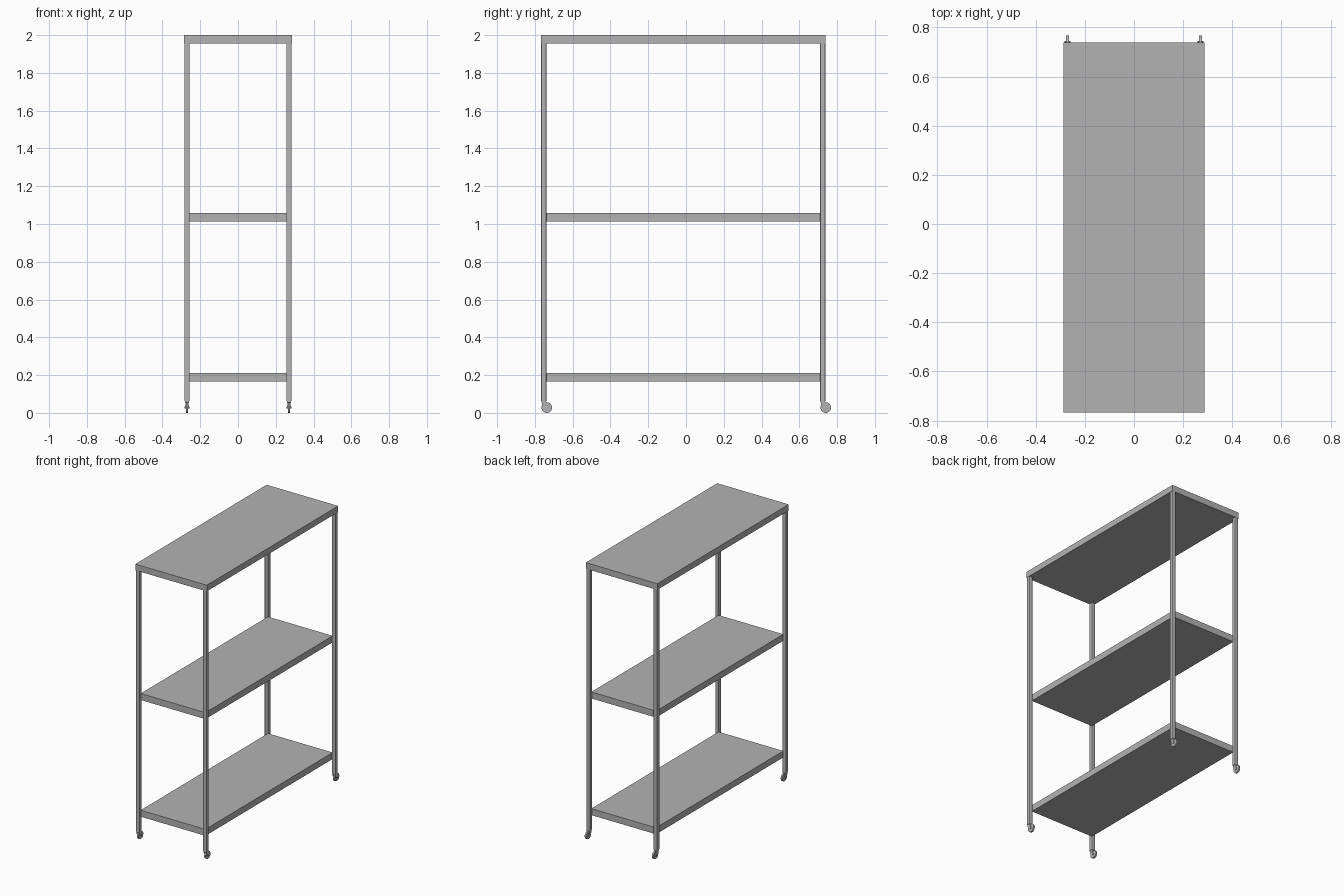
import bpy
import bmesh
from math import pi
from mathutils import Matrix

if "Cube" in bpy.data.objects:
    bpy.data.objects.remove(bpy.data.objects["Cube"], do_unlink=True)

grey = bpy.data.materials.new("grey_metal")
grey.use_nodes = True
grey.diffuse_color = (0.45, 0.45, 0.45, 1)
grey.node_tree.nodes["Principled BSDF"].inputs["Base Color"].default_value = (0.45, 0.45, 0.45, 1)


def finish(name, bm, smooth=False):
    bmesh.ops.recalc_face_normals(bm, faces=bm.faces)
    mesh = bpy.data.meshes.new(name)
    bm.to_mesh(mesh)
    bm.free()
    mesh.materials.append(grey)
    obj = bpy.data.objects.new(name, mesh)
    bpy.context.collection.objects.link(obj)
    if smooth:
        bpy.ops.object.select_all(action="DESELECT")
        obj.select_set(True)
        bpy.context.view_layer.objects.active = obj
        bpy.ops.object.shade_smooth_by_angle()
    return obj


def box(name, low, high, round_sides=0):
    bm = bmesh.new()
    bmesh.ops.create_cube(bm, size=1)
    for v in bm.verts:
        v.co = [a + (b - a) * (c + 0.5) for a, b, c in zip(low, high, v.co)]
    if round_sides:
        uprights = [e for e in bm.edges if abs(e.verts[0].co.z - e.verts[1].co.z) > 0.01]
        bmesh.ops.bevel(bm, geom=uprights, offset=round_sides, segments=3,
                        profile=0.5, affect="EDGES")
    return finish(name, bm, round_sides > 0)


def cylinder(name, centre, radius, length, axis="X"):
    bm = bmesh.new()
    turn = Matrix.Rotation(pi / 2, 4, "Y") if axis == "X" else Matrix()
    bmesh.ops.create_cone(bm, cap_ends=True, segments=32, radius1=radius, radius2=radius,
                          depth=length, matrix=Matrix.Translation(centre) @ turn)
    return finish(name, bm, True)


def plate(name, x, thickness, profile):
    # side profile in y and z, extruded across x
    bm = bmesh.new()
    face = bm.faces.new([bm.verts.new((x - thickness / 2, y, z)) for y, z in profile])
    out = bmesh.ops.extrude_face_region(bm, geom=[face])["geom"]
    for v in out:
        if isinstance(v, bmesh.types.BMVert):
            v.co.x += thickness
    return finish(name, bm)


# Shelves
box("top_shelf", (-0.287, -0.768, 1.955), (0.287, 0.739, 2.0))
for label, z in (("lower", 0.165), ("middle", 1.012)):
    box(label + "_shelf", (-0.26, -0.745, z), (0.26, 0.715, z + 0.047))

# Legs with trailing casters
half = 0.0145
for end, y in (("front", -0.753), ("back", 0.724)):
    for side, x in (("left", 0.27), ("right", -0.27)):
        tag = f"{end}_{side}_"
        box(tag + "leg", (x - half, y - half, 0.062), (x + half, y + half, 1.956), 0.005)
        axle_y = y + 0.016
        cylinder(tag + "stem", (x, y, 0.06), 0.011, 0.012, "Z")
        cylinder(tag + "wheel", (x, axle_y, 0.028), 0.028, 0.012)
        cylinder(tag + "axle", (x, axle_y, 0.028), 0.005, 0.024)
        for s in (-1, 1):
            plate(tag + "fork", x + s * 0.009, 0.004,
                  [(y - 0.012, 0.06), (y - 0.008, 0.042), (axle_y - 0.006, 0.022),
                   (axle_y + 0.006, 0.022), (y + 0.013, 0.06)])
        box(tag + "fork_bridge", (x - 0.011, y - 0.012, 0.057), (x + 0.011, y + 0.013, 0.063))
